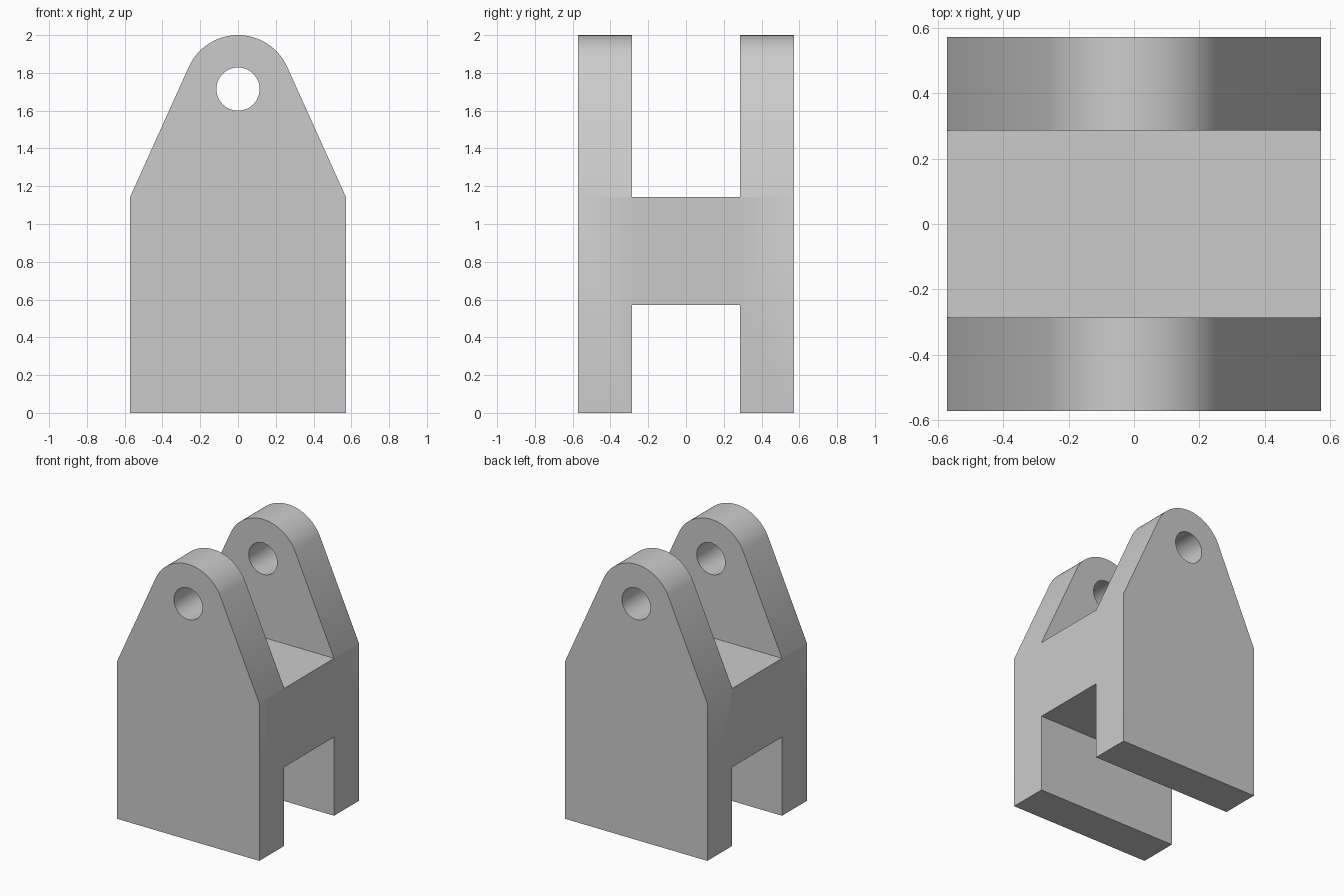
import bpy, bmesh, math
from mathutils import Matrix, Vector

cube = bpy.data.objects.get("Cube")
if cube:
    bpy.data.objects.remove(cube, do_unlink=True)

U = 2 / 7                      # module: every size is a multiple of this
HALF = 2 * U                   # half width and half depth
SHOULDER = 4 * U               # height where the cheeks start to taper
PIN_Z = 6 * U                  # pin hole height
HOLE_R = 0.4 * U

grey = bpy.data.materials.new("plain grey")
grey.use_nodes = True
colour = (0.6, 0.6, 0.6, 1)
grey.diffuse_color = colour
grey.node_tree.nodes["Principled BSDF"].inputs["Base Color"].default_value = colour


def new_object(name, bm):
    bmesh.ops.recalc_face_normals(bm, faces=bm.faces)
    mesh = bpy.data.meshes.new(name)
    bm.to_mesh(mesh)
    bm.free()
    mesh.materials.append(grey)
    obj = bpy.data.objects.new(name, mesh)
    bpy.context.collection.objects.link(obj)
    return obj


def box(name, size, centre):
    bm = bmesh.new()
    bmesh.ops.create_cube(bm, size=1, matrix=Matrix.Translation(centre) @ Matrix.Diagonal((*size, 1)))
    return new_object(name, bm)


# Outline: straight sides, tangent tapers and a rounded top
tangent = math.acos(U / math.hypot(HALF, PIN_Z - SHOULDER)) - math.pi / 4
STEPS = 32
outline = [(-HALF, SHOULDER), (-HALF, 0), (HALF, 0), (HALF, SHOULDER)]
for i in range(STEPS + 1):
    a = tangent + (math.pi - 2 * tangent) * i / STEPS
    outline.append((U * math.cos(a), PIN_Z + U * math.sin(a)))

# Solid body extruded front to back
bm = bmesh.new()
face = bm.faces.new([bm.verts.new((x, -HALF, z)) for x, z in outline])
extruded = bmesh.ops.extrude_face_region(bm, geom=[face])["geom"]
bmesh.ops.translate(bm, vec=Vector((0, 2 * HALF, 0)),
                    verts=[v for v in extruded if isinstance(v, bmesh.types.BMVert)])
body = new_object("clevis_bracket", bm)

# Cutters: upper slot, lower slot and pin hole
upper = box("upper_slot_cutter", (2, 2 * U, 2), (0, 0, SHOULDER + 1))
lower = box("lower_slot_cutter", (2, 2 * U, 2), (0, 0, HALF - 1))
bm = bmesh.new()
bmesh.ops.create_cone(bm, cap_ends=True, segments=48, radius1=HOLE_R, radius2=HOLE_R, depth=2,
                      matrix=Matrix.Translation((0, 0, PIN_Z)) @ Matrix.Rotation(math.pi / 2, 4, "X"))
hole = new_object("pin_hole_cutter", bm)

bpy.ops.object.select_all(action="DESELECT")
body.select_set(True)
bpy.context.view_layer.objects.active = body
for cutter in (upper, lower, hole):
    cutter.hide_render = True
    mod = body.modifiers.new(cutter.name, "BOOLEAN")
    mod.operation = "DIFFERENCE"
    mod.solver = "EXACT"
    mod.object = cutter
    bpy.ops.object.modifier_apply(modifier=mod.name)
    bpy.data.objects.remove(cutter, do_unlink=True)

# Smooth curves, crisp corners
bpy.ops.object.shade_smooth_by_angle(angle=math.radians(30))
